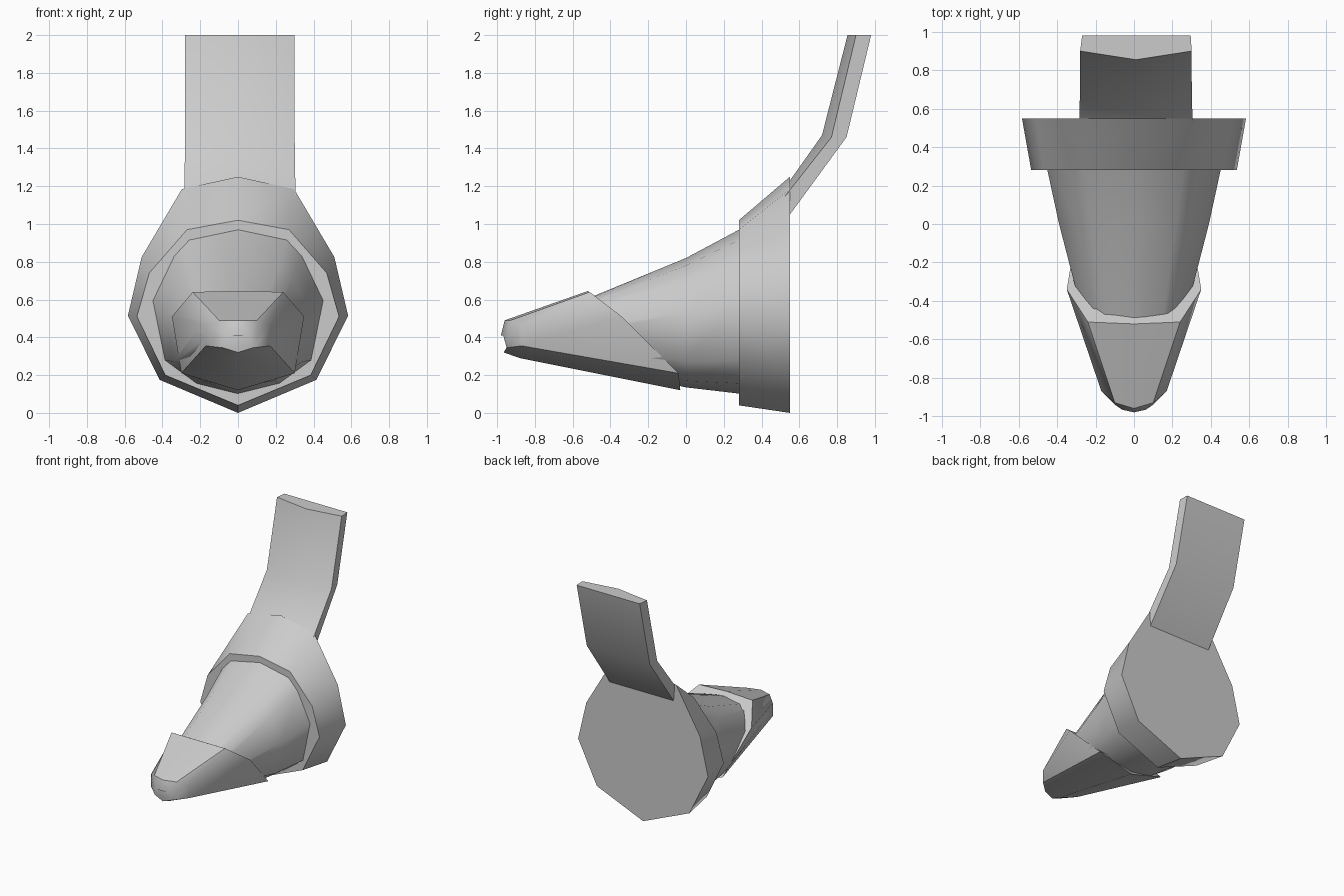
import bpy, bmesh, math

if "Cube" in bpy.data.objects:
    bpy.data.objects.remove(bpy.data.objects["Cube"])


def mirrored(half):
    # half section runs from top centre to bottom centre on +x
    return half + [(-x, y, z) for x, y, z in reversed(half) if x > 0]


def flat(y, pts):
    return mirrored([(x, y, z) for x, z in pts])


def loft(name, rings, angle):
    bm = bmesh.new()
    loops = [[bm.verts.new(p) for p in ring] for ring in rings]
    n = len(loops[0])
    for a, b in zip(loops, loops[1:]):
        for i in range(n):
            j = (i + 1) % n
            bm.faces.new((a[i], a[j], b[j], b[i]))
    bm.faces.new(loops[0])
    bm.faces.new(loops[-1])
    bmesh.ops.recalc_face_normals(bm, faces=bm.faces[:])
    mesh = bpy.data.meshes.new(name)
    bm.to_mesh(mesh)
    bm.free()
    obj = bpy.data.objects.new(name, mesh)
    bpy.context.collection.objects.link(obj)
    bpy.ops.object.select_all(action='DESELECT')
    obj.select_set(True)
    bpy.context.view_layer.objects.active = obj
    bpy.ops.object.shade_smooth_by_angle(angle=math.radians(angle))
    return obj


# Tapered muzzle, its narrow end buried in the nose cap
loft("muzzle", [
    flat(0.30, [(0, .98), (.26, .925), (.34, .84), (.455, .60), (.39, .28), (.22, .155), (0, .10)]),
    flat(0.0, [(0, .82), (.22, .78), (.29, .71), (.39, .53), (.34, .27), (.19, .17), (0, .135)]),
    flat(-0.85, [(0, .47), (.10, .46), (.14, .45), (.17, .40), (.15, .36), (.10, .34), (0, .33)]),
], 45)

# Nose cap with a slanted rear rim and blunt rounded tip
loft("nose_cap", [
    mirrored([(0, -.52, .645), (.24, -.51, .64), (.35, -.34, .51), (.30, -.04, .21), (0, -.03, .12)]),
    mirrored([(0, -.96, .49), (.10, -.93, .49), (.17, -.87, .46), (.17, -.87, .355), (0, -.88, .29)]),
    mirrored([(0, -.98, .41), (.06, -.967, .41), (.10, -.94, .40), (.08, -.95, .345), (0, -.965, .32)]),
], 45)

# Flared ten-sided collar
loft("collar", [
    flat(0.28, [(0, 1.02), (.27, .97), (.47, .74), (.535, .51), (.385, .20), (0, .04)]),
    flat(0.55, [(0, 1.25), (.297, 1.185), (.51, .825), (.583, .515), (.415, .175), (0, 0)]),
], 45)


# Bent strap: bowed front, flat back
def strap_ring(y_front, z_front, y_edge, z_edge, y_back, z_back, w):
    return [(0.01, y_front, z_front), (w + .01, y_edge, z_edge), (w + .005, y_back, z_back),
            (-w + .02, y_back, z_back), (-w + .01, y_edge, z_edge)]


loft("neck_strap", [
    strap_ring(.50, 1.19, .50, 1.12, .50, .985, .294),
    strap_ring(.55, 1.23, .55, 1.18, .55, 1.05, .294),
    strap_ring(.72, 1.47, .77, 1.46, .85, 1.46, .29),
    strap_ring(.855, 2.0, .90, 2.0, .98, 2.0, .29),
], 40)
